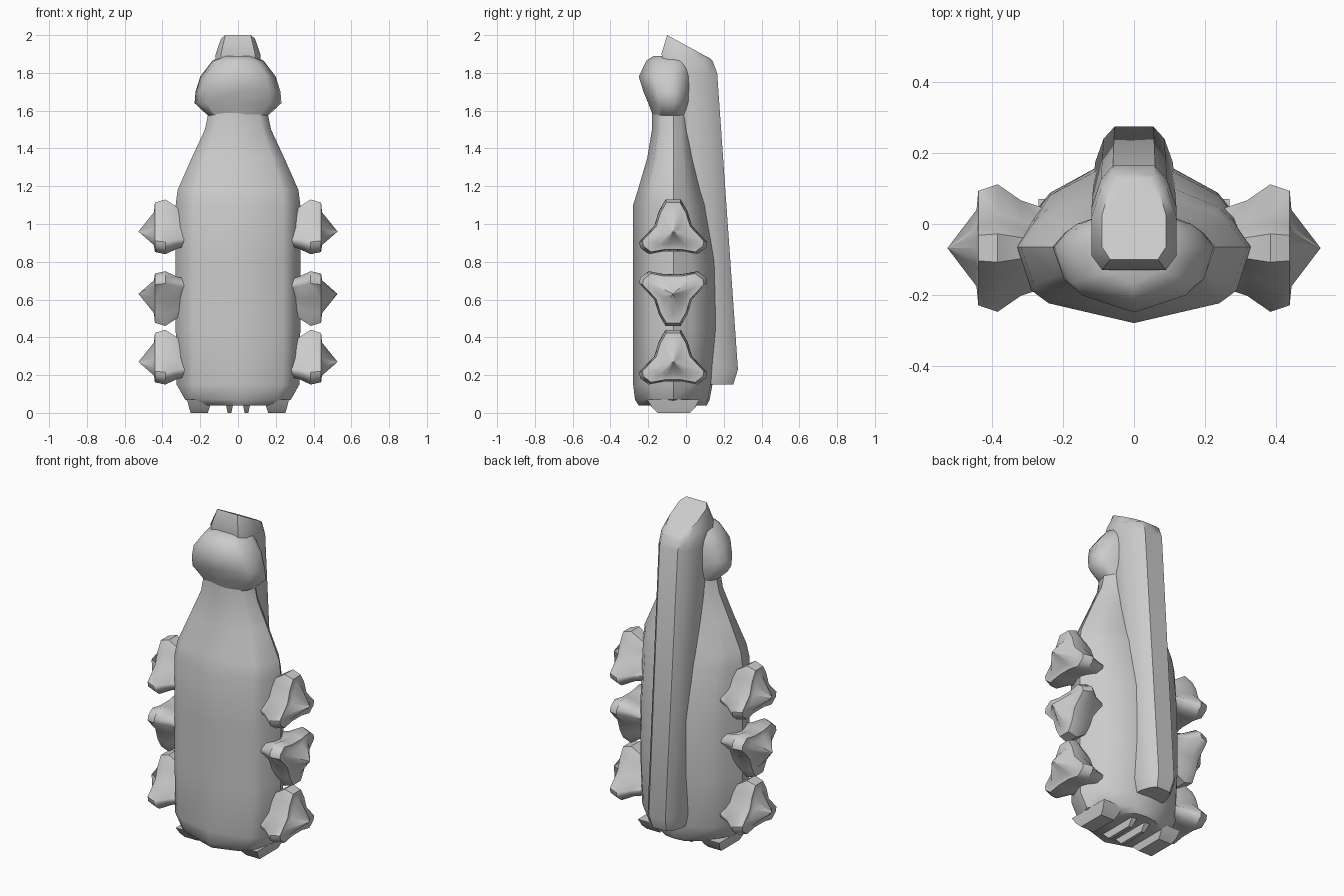
import bpy, bmesh, math

if "Cube" in bpy.data.objects:
    bpy.data.objects.remove(bpy.data.objects["Cube"])


def loft(name, rings, angle=40):
    """Skin a list of equal-length closed rings and cap both ends."""
    bm = bmesh.new()
    vs = [[bm.verts.new(p) for p in r] for r in rings]
    n = len(rings[0])
    for a, b in zip(vs, vs[1:]):
        for i in range(n):
            j = (i + 1) % n
            bm.faces.new((a[i], a[j], b[j], b[i]))
    bm.faces.new(vs[0])
    bm.faces.new(vs[-1])
    bmesh.ops.remove_doubles(bm, verts=bm.verts, dist=0.0001)
    bmesh.ops.recalc_face_normals(bm, faces=bm.faces)
    me = bpy.data.meshes.new(name)
    bm.to_mesh(me)
    bm.free()
    ob = bpy.data.objects.new(name, me)
    bpy.context.collection.objects.link(ob)
    bpy.ops.object.select_all(action='DESELECT')
    ob.select_set(True)
    bpy.context.view_layer.objects.active = ob
    bpy.ops.object.shade_smooth_by_angle(angle=math.radians(angle))
    return ob


def mirrored(half):
    """Close a half outline that starts and ends on x = 0."""
    return half + [(-x, y) for x, y in half[-2:0:-1]]


SECTION = mirrored([(0, -1), (.73, -.74), (.88, -.57), (1, 0),
                    (.85, .42), (.72, .65), (.33, .95), (0, 1)])


def section(z, hw, front, back, mid=-.065):
    return [(x * hw, mid + y * ((mid - front) if y < 0 else (back - mid)), z)
            for x, y in SECTION]


# Body with sloping shoulders and neck
loft("body", [section(*l) for l in [
    (.04, .20, -.25, .11), (.07, .28, -.27, .125), (.15, .325, -.28, .14),
    (.45, .33, -.28, .17), (.80, .33, -.28, .16), (1.10, .33, -.28, .11),
    (1.18, .32, -.255, .085), (1.35, .245, -.205, .05),
    (1.50, .175, -.18, .03), (1.62, .15, -.18, .02)]])

# Head
loft("head", [section(*l) for l in [
    (1.56, .145, -.17, .015), (1.64, .23, -.20, .03), (1.70, .225, -.225, .035),
    (1.78, .20, -.25, .04), (1.865, .135, -.21, .03), (1.89, .07, -.17, .0)]], 50)


# Long spine bar down the back, with a slanted top
def bar_ring(yf, zf, yb, zb, hw):
    half = [(0, 0), (.75, 0), (1, .15), (1, .55), (.78, .85), (.5, 1), (0, 1)]
    return [(x * hw, yf + t * (yb - yf), zf + t * (zb - zf))
            for x, t in mirrored(half)]


loft("spine_bar", [bar_ring(*r) for r in [
    (.06, .15, .25, .15, .09), (.05, .23, .275, .23, .11),
    (-.10, 1.78, .165, 1.80, .12), (-.13, 1.90, .14, 1.865, .12),
    (-.10, 2.0, .13, 1.875, .09)]], 45)

# Three-lobed studs along both sides, the middle ones upside down
LOBES = mirrored([(0, .17), (.04, .17), (.075, .11), (.10, .03), (.18, -.055),
                  (.175, -.085), (.13, -.12), (.05, -.105), (0, -.105)])
for side, label in ((1, "right"), (-1, "left")):
    for k, (zc, flip) in enumerate([(.27, 1), (.63, -1), (.96, 1)]):
        rings = []
        for x, s in [(.24, .6), (.32, .75), (.385, 1), (.44, .9),
                     (.445, .6), (.527, 0)]:
            rings.append([(side * x, -.068 + s * u, zc + flip * s * v)
                          for u, v in LOBES][:])
        # collapse the outer end to a point
        rings[-1] = [(side * (.527 if s == 0 else x), -.068 + .002 * u,
                      zc + .002 * v) for u, v in LOBES]
        loft(f"stud_{label}_{k + 1}", rings, 50)


# Feet: tapered runners under the base
def runner(name, xc, top, bottom, ztop):
    rings = []
    for z, hw, y0, y1 in [(0, bottom, -.15, .02), (.03, (top + bottom) / 2, -.18, .05),
                          (ztop, top, -.205, .07)]:
        rings.append([(xc - hw, y0, z), (xc + hw, y0, z),
                      (xc + hw, y1, z), (xc - hw, y1, z)])
    loft(name, rings, 30)


for s, label in ((1, "right"), (-1, "left")):
    runner(f"outer_foot_{label}", s * .205, .065, .045, .07)
    runner(f"inner_foot_{label}", s * .045, .022, .01, .06)
